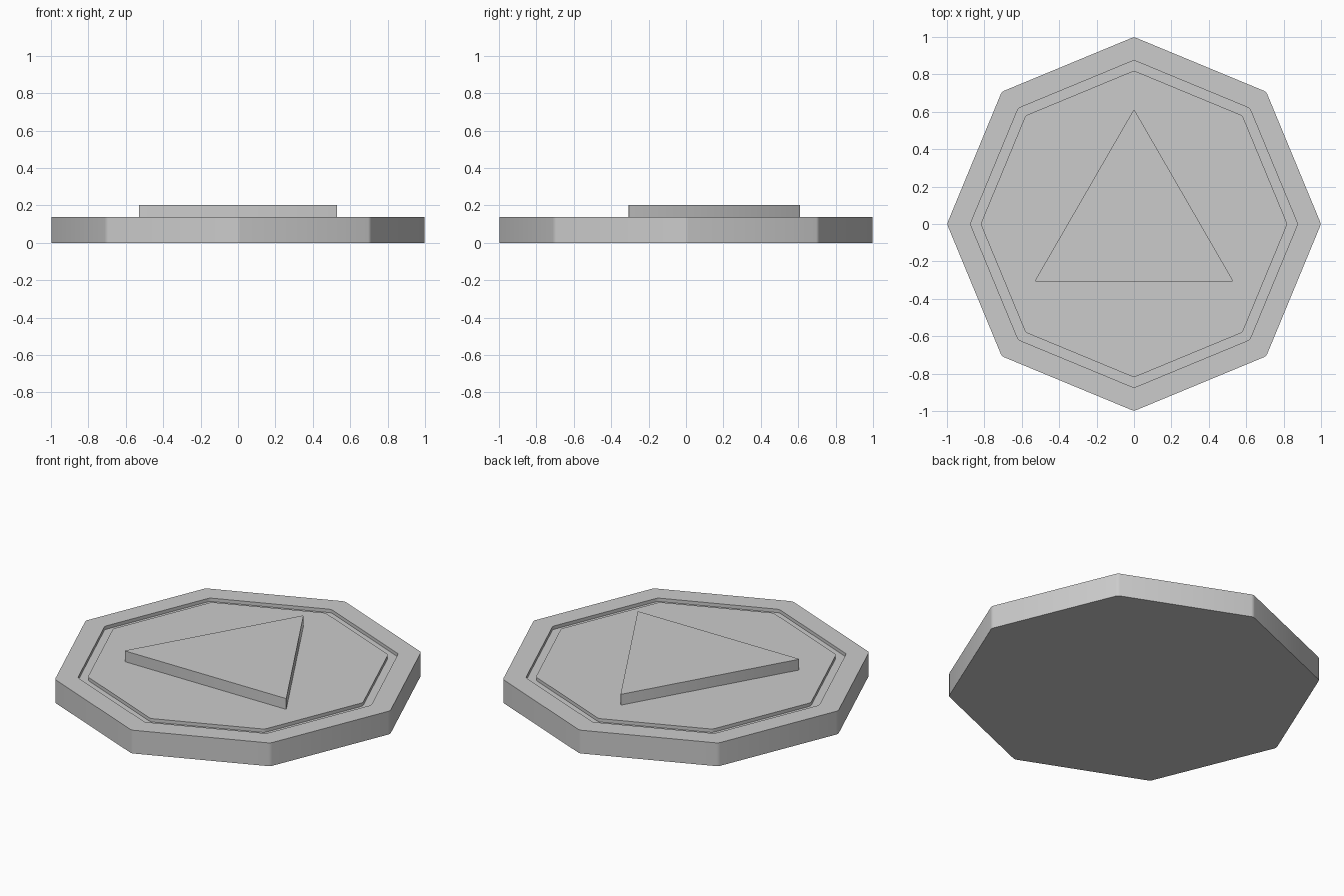
import bpy
import bmesh
from math import cos, sin, pi, radians
from mathutils import Vector

cube = bpy.data.objects.get("Cube")
if cube:
    bpy.data.objects.remove(cube, do_unlink=True)

# Single grey material
grey = bpy.data.materials.new("plain_grey")
grey.use_nodes = True
colour = (0.6, 0.6, 0.6, 1)
grey.diffuse_color = colour
grey.node_tree.nodes["Principled BSDF"].inputs["Base Color"].default_value = colour


def softened_polygon(sides, radius, z, cut):
    """Regular polygon with one corner on +y and each corner slightly rounded."""
    corners = [Vector((radius * cos(pi / 2 + 2 * pi * i / sides),
                       radius * sin(pi / 2 + 2 * pi * i / sides), z))
               for i in range(sides)]
    points = []
    for i, corner in enumerate(corners):
        before = corner + (corners[i - 1] - corner).normalized() * cut
        after = corner + (corners[(i + 1) % sides] - corner).normalized() * cut
        points += [before, (before + after) / 4 + corner / 2, after]
    return points


def loft(name, sides, profile, cut):
    """Join polygon rings given as (radius, height) and cap both ends."""
    bm = bmesh.new()
    rings = [[bm.verts.new(p) for p in softened_polygon(sides, r, z, cut)]
             for r, z in profile]
    for low, high in zip(rings, rings[1:]):
        for i in range(len(low)):
            j = (i + 1) % len(low)
            bm.faces.new((low[i], low[j], high[j], high[i]))
    bm.faces.new(rings[0][::-1])
    bm.faces.new(rings[-1])
    bmesh.ops.recalc_face_normals(bm, faces=bm.faces)
    mesh = bpy.data.meshes.new(name)
    bm.to_mesh(mesh)
    bm.free()
    mesh.materials.append(grey)
    obj = bpy.data.objects.new(name, mesh)
    bpy.context.collection.objects.link(obj)
    bpy.ops.object.select_all(action='DESELECT')
    obj.select_set(True)
    bpy.context.view_layer.objects.active = obj
    bpy.ops.object.shade_smooth_by_angle(angle=radians(30))
    return obj


# Octagonal disc with a shallow groove running inside the rim
top, groove = 0.138, 0.118
loft("octagonal_base", 8,
     [(1, 0), (1, top), (0.875, top), (0.875, groove), (0.82, groove), (0.82, top)],
     0.012)

# Raised triangle in the middle
loft("raised_triangle", 3, [(0.614, top - 0.01), (0.614, 0.202)], 0.008)
